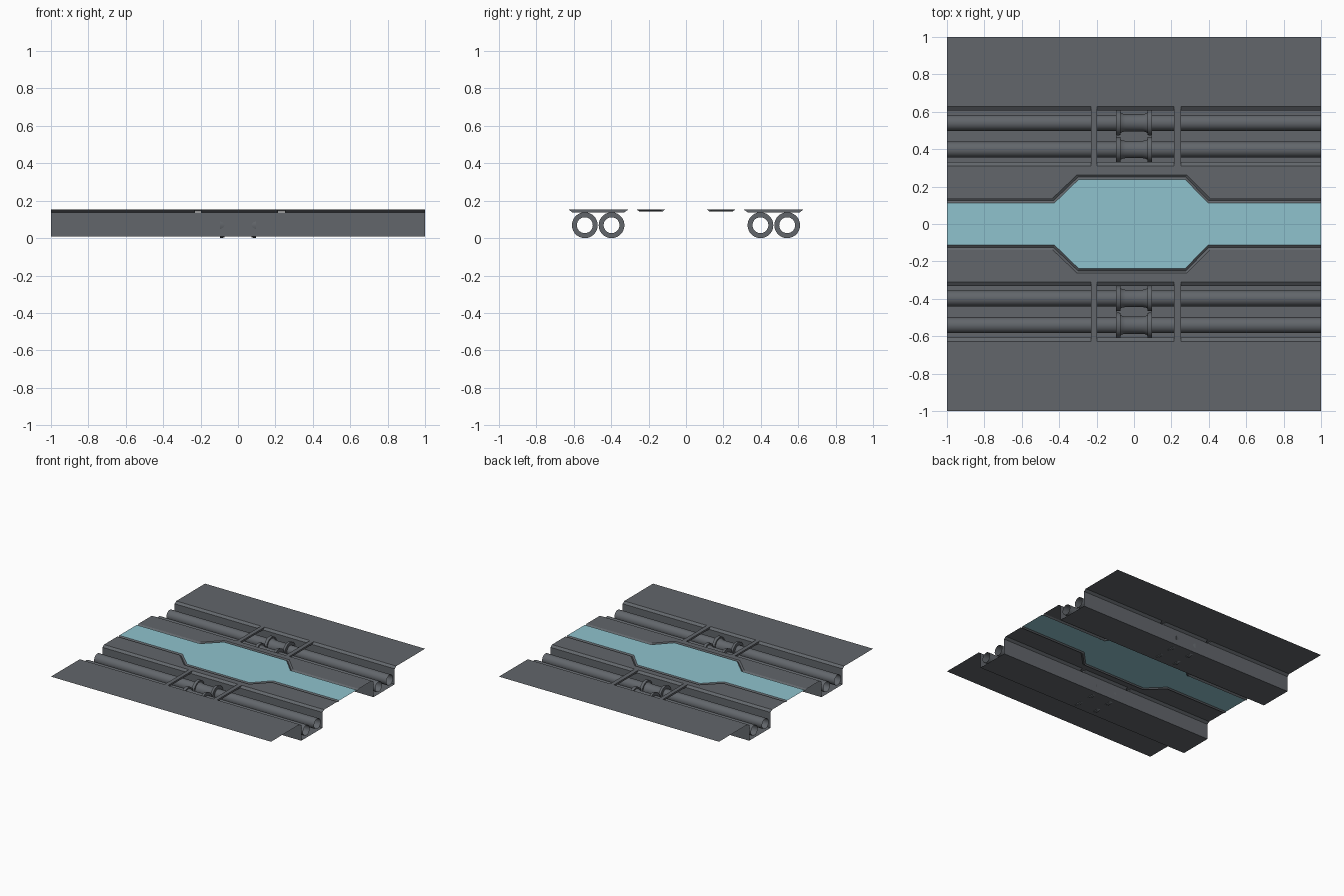
import bpy, bmesh, math

if "Cube" in bpy.data.objects:
    bpy.data.objects.remove(bpy.data.objects["Cube"])

TOP, LIP, BOTTOM = 0.152, 0.137, 0.01   # deck level, foot of bevel, trench floor


def material(name, rgb):
    m = bpy.data.materials.new(name)
    m.diffuse_color = (*rgb, 1)
    m.use_nodes = True
    m.node_tree.nodes["Principled BSDF"].inputs["Base Color"].default_value = m.diffuse_color
    return m


GREY = material("dark grey metal", (0.122, 0.133, 0.147))
CYAN = material("pale cyan panel", (0.275, 0.54, 0.61))


def loft(name, rows, mat, smooth=False):
    """Skin quads between successive rows of points."""
    bm = bmesh.new()
    vr = [[bm.verts.new(p) for p in r] for r in rows]
    for a, b in zip(vr, vr[1:]):
        for i in range(len(a) - 1):
            bm.faces.new((a[i], a[i + 1], b[i + 1], b[i]))
    bmesh.ops.remove_doubles(bm, verts=bm.verts, dist=1e-5)
    me = bpy.data.meshes.new(name)
    bm.to_mesh(me)
    bm.free()
    me.materials.append(mat)
    ob = bpy.data.objects.new(name, me)
    bpy.context.collection.objects.link(ob)
    if smooth:
        bpy.context.view_layer.objects.active = ob
        ob.select_set(True)
        bpy.ops.object.shade_smooth_by_angle(angle=math.radians(35))
        ob.select_set(False)
    return ob


def strip(name, x0, x1, profile):
    """Extrude a (y, z) profile along x."""
    return loft(name, [[(x0, y, z), (x1, y, z)] for y, z in profile], GREY)


def lathe(name, y, z, profile, n=28):
    """Revolve an (x, radius) profile about an axis parallel to x."""
    ang = [2 * math.pi * i / n for i in range(n + 1)]
    rows = [[(x, y + r * math.cos(a), z + r * math.sin(a)) for a in ang]
            for x, r in profile]
    return loft(name, rows[::-1], GREY, True)


# Central panel outline: narrow strip widening into an elongated octagon
def path(narrow, wide, z, side, shift):
    xs = (-1, -0.435 + shift, -0.305 + shift, 0.283 - shift, 0.405 - shift, 1)
    ys = (narrow, narrow, wide, wide, narrow, narrow)
    return [(x, side * y, z) for x, y in zip(xs, ys)]


inner = {s: path(0.113, 0.239, TOP, s, 0.01) for s in (-1, 1)}
loft("central_panel", [inner[-1], inner[1]], CYAN)

# V-shaped groove around the panel and the inner deck up to the trench
for s, side in ((-1, "front"), (1, "back")):
    outer = path(0.138, 0.262, TOP, s, 0)
    rows = [inner[s], path(0.125, 0.25, TOP - 0.009, s, 0.005), outer]
    deck = [outer, [(p[0], s * 0.31, TOP) for p in outer]]
    loft(side + "_groove", rows[::s], GREY)
    loft(side + "_inner_deck", deck[::s], GREY)

BARS = ((-0.23, -0.197), (0.215, 0.25))
for s, side in ((-1, "front"), (1, "back")):
    c = s * 0.4685
    # Outer deck
    ys = sorted((s * 0.627, s))
    strip(side + "_outer_deck", -1, 1, [(ys[0], TOP), (ys[1], TOP)])

    # Pipe trench
    a, b = 0.1585, 0.138
    strip(side + "_trench", -1, 1, [(c - b, LIP), (c - b, BOTTOM),
                                    (c + b, BOTTOM), (c + b, LIP)])
    # Bevelled trench lips, interrupted by the cross bars
    for x0, x1 in ((-1, BARS[0][0]), (BARS[0][1], BARS[1][0]), (BARS[1][1], 1)):
        strip(side + "_lip_low_y", x0, x1, [(c - a, TOP), (c - b, LIP)])
        strip(side + "_lip_high_y", x0, x1, [(c + b, LIP), (c + a, TOP)])
    # Cross bars: flush top with two tapered sides
    for x0, x1 in BARS:
        loft(side + "_cross_bar",
             [[(x0, c - b, LIP), (x0, c - a, TOP), (x1, c - a, TOP), (x1, c - b, LIP)],
              [(x0, c + b, LIP), (x0, c + a, TOP), (x1, c + a, TOP), (x1, c + b, LIP)]],
             GREY)

    # Two open pipes, each with a flanged coupling in the middle
    for y in (0.398, 0.541):
        lathe(side + "_pipe", s * y, 0.07, [(-1, 0.0425), (1, 0.0425)])
        half = [(0.095, 0.0425), (0.095, 0.069), (0.073, 0.066), (0.073, 0.055),
                (0.062, 0.049), (0.045, 0.046)]
        lathe(side + "_coupling", s * y, 0.069,
              [(-x, r) for x, r in half] + half[::-1])
